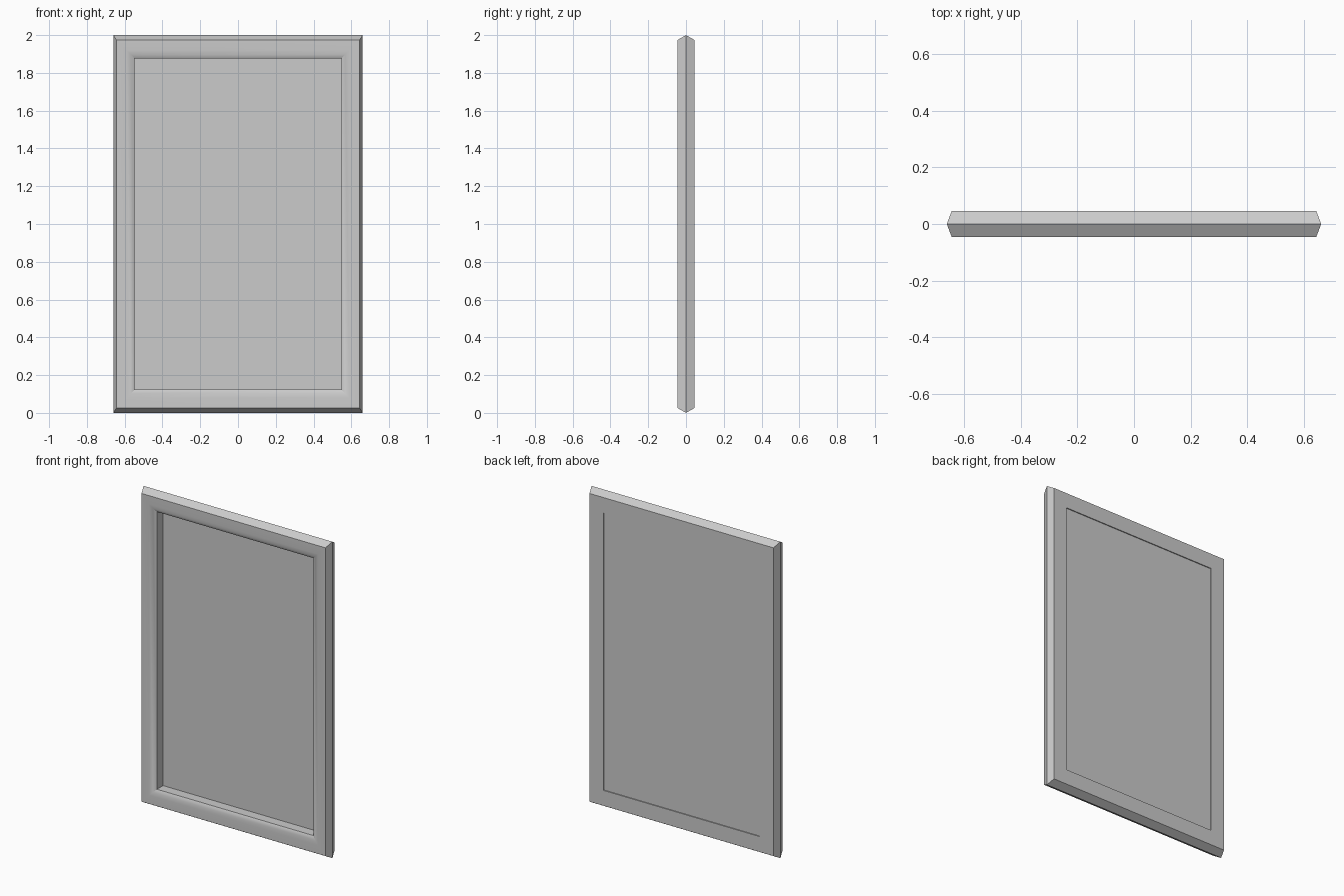
import bpy, bmesh

if "Cube" in bpy.data.objects:
    bpy.data.objects.remove(bpy.data.objects["Cube"])

# frame cross-section: (half width, half height, depth y), swept round the opening
PROFILE = [
    (0.660, 1.000, 0.000),    # outer ridge
    (0.643, 0.974, -0.045),   # front outer edge
    (0.590, 0.920, -0.045),   # front flat, then a soft slope inwards
    (0.567, 0.897, -0.039),
    (0.547, 0.877, -0.028),   # inner lip
    (0.547, 0.877, 0.045),    # back of the opening
    (0.643, 0.974, 0.045),    # back outer edge
]


def make_frame():
    bm = bmesh.new()
    corners = [(-1, -1), (1, -1), (1, 1), (-1, 1)]
    loops = [[bm.verts.new((sx * w, y, 1 + sz * h)) for sx, sz in corners]
             for w, h, y in PROFILE]
    for i, a in enumerate(loops):
        b = loops[(i + 1) % len(loops)]
        for k in range(4):
            n = (k + 1) % 4
            bm.faces.new((a[k], a[n], b[n], b[k]))
    bmesh.ops.recalc_face_normals(bm, faces=bm.faces)
    mesh = bpy.data.meshes.new("frame")
    bm.to_mesh(mesh)
    bm.free()
    obj = bpy.data.objects.new("frame", mesh)
    bpy.context.collection.objects.link(obj)
    bpy.context.view_layer.objects.active = obj
    obj.select_set(True)
    bpy.ops.object.shade_smooth_by_angle(angle=0.5)
    obj.select_set(False)


make_frame()

# recessed panel, set close to the back of the frame
bpy.ops.mesh.primitive_cube_add(size=1, location=(0, 0.036, 1))
panel = bpy.context.object
panel.name = "panel"
panel.scale = (1.096, 0.006, 1.756)
